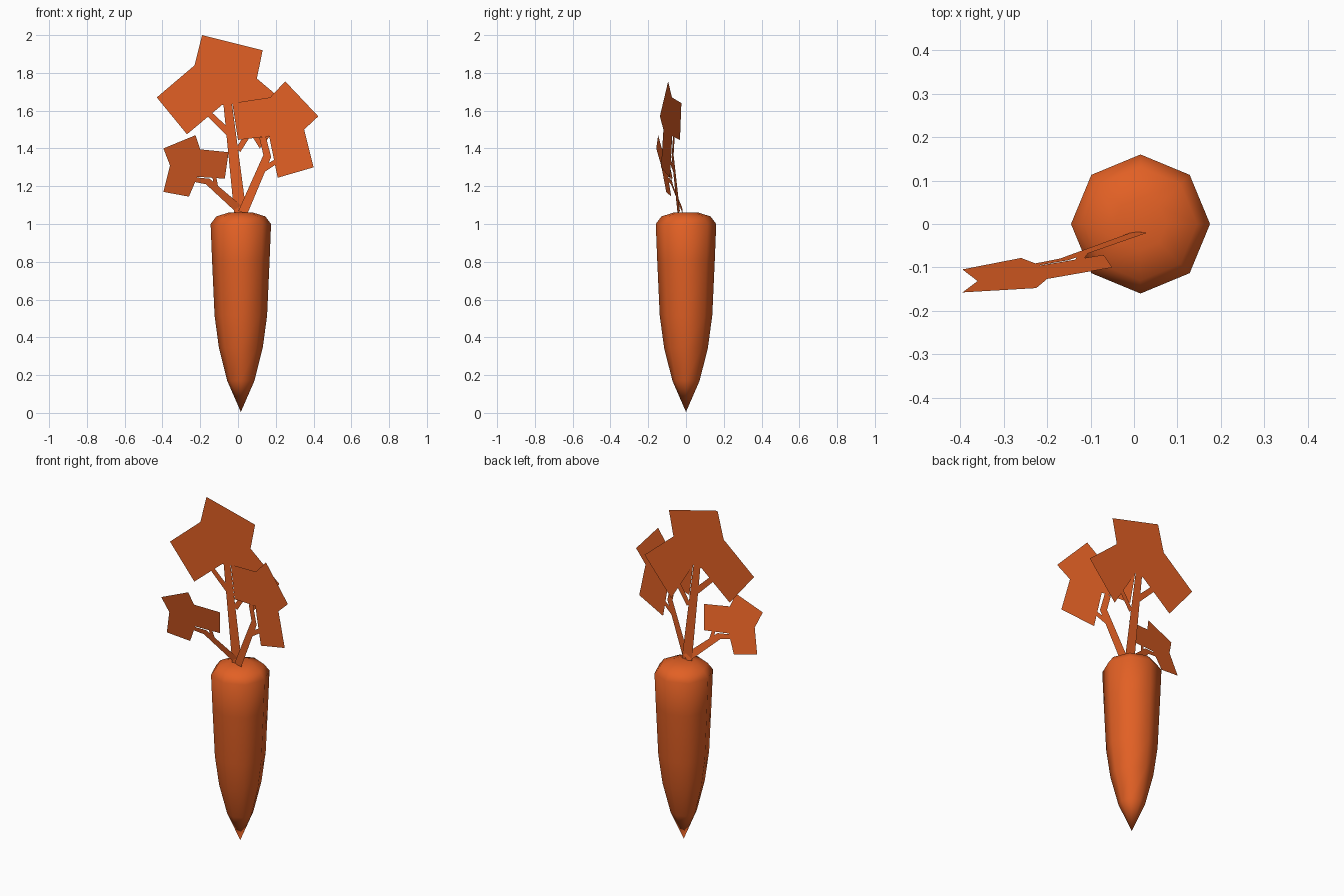
import bpy, bmesh, math
from mathutils import Vector

if "Cube" in bpy.data.objects:
    bpy.data.objects.remove(bpy.data.objects["Cube"])

orange = bpy.data.materials.new("carrot orange")
orange.diffuse_color = (0.76, 0.117, 0.018, 1)
orange.use_nodes = True
orange.node_tree.nodes["Principled BSDF"].inputs["Base Color"].default_value = orange.diffuse_color


def finish(name, bm, smooth=False):
    mesh = bpy.data.meshes.new(name)
    bm.to_mesh(mesh)
    bm.free()
    mesh.materials.append(orange)
    for p in mesh.polygons:
        p.use_smooth = smooth
    obj = bpy.data.objects.new(name, mesh)
    bpy.context.collection.objects.link(obj)
    return obj


# Root: eight-sided lathe of (radius, height) rings, closed by a tip and a flat crown
def root(profile, sides=8, cx=0.015):
    bm = bmesh.new()
    tip = bm.verts.new((cx, 0, 0.005))
    rings = []
    for r, z in profile:
        rings.append([bm.verts.new((cx + r * math.cos(math.tau * i / sides),
                                    r * math.sin(math.tau * i / sides), z))
                      for i in range(sides)])
    for i in range(sides):
        j = (i + 1) % sides
        bm.faces.new((tip, rings[0][j], rings[0][i]))
        for a, b in zip(rings, rings[1:]):
            bm.faces.new((a[i], a[j], b[j], b[i]))
    bm.faces.new(rings[-1])
    bmesh.ops.recalc_face_normals(bm, faces=bm.faces)
    finish("carrot_root", bm, True)


root([(0.072, 0.17), (0.116, 0.345), (0.139, 0.515), (0.152, 0.80),
      (0.16, 1.0), (0.13, 1.04), (0.06, 1.062)])


# Leaf: flat sheet in the plane y = a + b*x + c*z, with tapering stalk strips
def leaf(name, plane, outline, stalks):
    a, b, c = plane
    bm = bmesh.new()

    def sheet(points):
        f = bm.faces.new([bm.verts.new((x, a + b * x + c * z, z)) for x, z in points])
        f.normal_update()
        if f.normal.y > 0:
            f.normal_flip()

    sheet(outline)
    for path, w0, w1 in stalks:
        pts = [Vector(p) for p in path]
        left, right = [], []
        for i, p in enumerate(pts):
            d = (pts[min(i + 1, len(pts) - 1)] - pts[max(i - 1, 0)]).normalized()
            side = Vector((-d.y, d.x)) * (w0 + (w1 - w0) * i / (len(pts) - 1)) / 2
            left.append(p + side)
            right.append(p - side)
        for i in range(len(pts) - 1):
            sheet([left[i], left[i + 1], right[i + 1], right[i]])
    finish(name, bm)


leaf("middle_leaf", (-0.025, 0, 0),
     [(-.19, 2.0), (.13, 1.92), (.10, 1.77), (.29, 1.61), (.115, 1.40),
      (-.03, 1.635), (-.085, 1.63), (-.27, 1.475), (-.43, 1.67), (-.23, 1.84)],
     [([(.012, 1.06), (-.055, 1.64)], .065, .045),
      ([(-.045, 1.48), (-.16, 1.59)], .035, .03),
      ([(0, 1.39), (.07, 1.50)], .03, .03)])

leaf("right_leaf", (-0.032, -0.25, 0),
     [(.25, 1.755), (.425, 1.57), (.35, 1.50), (.40, 1.30), (.21, 1.245),
      (.165, 1.465), (0, 1.445), (-.03, 1.64), (.17, 1.67)],
     [([(.025, 1.06), (.155, 1.36), (.13, 1.46)], .05, .035),
      ([(.135, 1.29), (.20, 1.33)], .03, .025)])

leaf("left_leaf", (0.225, 0.153, -0.23),
     [(-.395, 1.40), (-.225, 1.47), (-.20, 1.395), (-.05, 1.38), (-.07, 1.24),
      (-.215, 1.25), (-.26, 1.145), (-.395, 1.17), (-.36, 1.31)],
     [([(.015, 1.07), (-.16, 1.225), (-.23, 1.235)], .045, .025),
      ([(-.115, 1.18), (-.125, 1.25)], .025, .02)])
